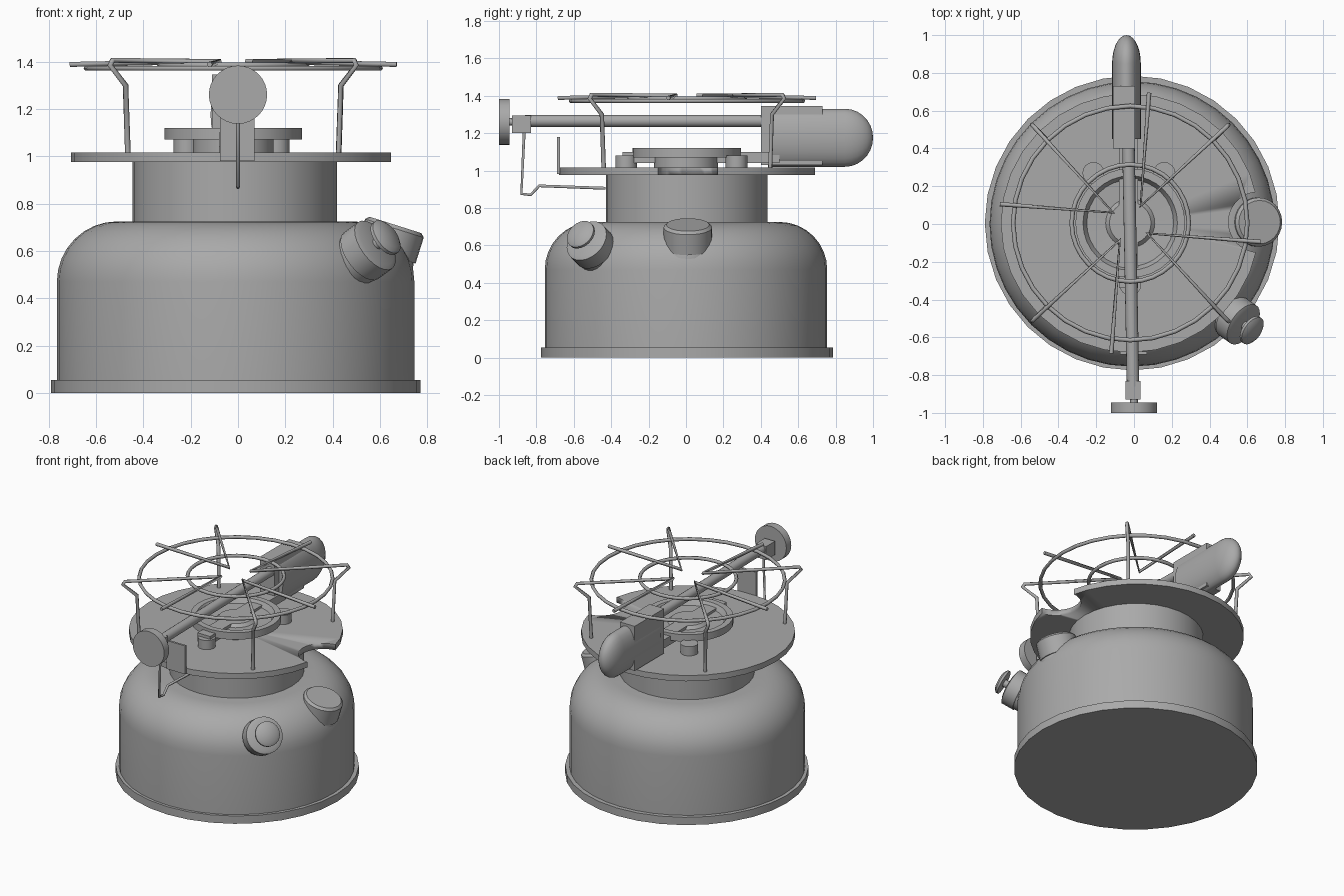
import bpy
import bmesh
from math import cos, sin, pi, radians
from mathutils import Vector, Matrix

if "Cube" in bpy.data.objects:
    bpy.data.objects.remove(bpy.data.objects["Cube"])

metal = bpy.data.materials.new("grey metal")
metal.use_nodes = True
GREY = (0.40, 0.40, 0.40, 1)
metal.diffuse_color = GREY
metal.node_tree.nodes["Principled BSDF"].inputs["Base Color"].default_value = GREY


def finish(name, bm, smooth=True):
    bmesh.ops.recalc_face_normals(bm, faces=bm.faces)
    mesh = bpy.data.meshes.new(name)
    bm.to_mesh(mesh)
    bm.free()
    mesh.materials.append(metal)
    ob = bpy.data.objects.new(name, mesh)
    bpy.context.collection.objects.link(ob)
    if smooth:
        bpy.ops.object.select_all(action='DESELECT')
        ob.select_set(True)
        bpy.context.view_layer.objects.active = ob
        bpy.ops.object.shade_smooth_by_angle(angle=radians(35))
    return ob


def lathe(name, profile, origin=(0, 0, 0), axis=(0, 0, 1), sides=32, stretch=(1, 1)):
    """Spin (radius, height) pairs about an axis; stretch makes the section oval."""
    bm = bmesh.new()
    rings = []
    for r, h in profile:
        if r == 0:
            rings.append([bm.verts.new((0, 0, h))] * sides)
        else:
            rings.append([bm.verts.new((r * stretch[0] * cos(2 * pi * i / sides),
                                        r * stretch[1] * sin(2 * pi * i / sides), h))
                          for i in range(sides)])
    for a, b in zip(rings, rings[1:]):
        for i in range(sides):
            j = (i + 1) % sides
            corners = list(dict.fromkeys((a[i], a[j], b[j], b[i])))
            bm.faces.new(corners)
    turn = Vector((0, 0, 1)).rotation_difference(Vector(axis)).to_matrix().to_4x4()
    bm.transform(Matrix.Translation(origin) @ turn)
    return finish(name, bm)


def disc(name, r, low, high, origin=(0, 0, 0), axis=(0, 0, 1), sides=32):
    return lathe(name, [(0, low), (r, low), (r, high), (0, high)], origin, axis, sides)


def box(name, low, high):
    low, high = Vector(low), Vector(high)
    bm = bmesh.new()
    bmesh.ops.create_cube(bm, size=1)
    bm.transform(Matrix.Translation((low + high) / 2) @ Matrix.Diagonal((*(high - low), 1)))
    return finish(name, bm, False)


def wire(name, points, r, cyclic=False):
    curve = bpy.data.curves.new(name, 'CURVE')
    curve.dimensions = '3D'
    curve.bevel_depth = r
    curve.bevel_resolution = 1
    curve.use_fill_caps = True
    line = curve.splines.new('POLY')
    line.points.add(len(points) - 1)
    for p, co in zip(line.points, points):
        p.co = (*co, 1)
    line.use_cyclic_u = cyclic
    line.use_smooth = True
    curve.materials.append(metal)
    ob = bpy.data.objects.new(name, curve)
    bpy.context.collection.objects.link(ob)
    return ob


# Fuel tank with a rounded shoulder, foot rim and neck
shoulder = [(0.50 + 0.255 * cos(a * pi / 16), 0.47 + 0.255 * sin(a * pi / 16)) for a in range(9)]
lathe("fuel_tank", [(0, 0.02), (0.755, 0.02)] + shoulder + [(0, 0.725)], (-0.01, 0, 0), sides=40)
disc("foot_rim", 0.78, 0, 0.055, (-0.01, 0.005, 0))
disc("neck", 0.432, 0.70, 0.98, (-0.013, 0.005, 0))

# Top plate, notched above the filler cap
plate = disc("top_plate", 0.685, 0.975, 1.015, (-0.02, 0.005, 0))
cutter = disc("notch_cutter", 0.16, 0.9, 1.1, (0.66, 0.01, 0))
cutter.hide_render = True
cutter.hide_viewport = True
cut = plate.modifiers.new("notch", 'BOOLEAN')
cut.operation = 'DIFFERENCE'
cut.object = cutter
cut.solver = 'EXACT'

# Burner dish on three posts
lathe("burner_dish", [(0, 1.07), (0.29, 1.07), (0.29, 1.12), (0.25, 1.12),
                      (0.23, 1.085), (0.13, 1.08), (0.11, 1.10), (0, 1.10)], (-0.02, 0.005, 0))
disc("burner_base", 0.17, 1.01, 1.07, (-0.02, 0, 0))
for i, (x, y) in enumerate([(-0.215, 0.27), (0.16, 0.27), (-0.02, -0.32)]):
    disc(f"burner_post_{i + 1}", 0.058, 1.01, 1.08, (x, y, 0), sides=16)
box("feed_channel", (-0.08, -0.34, 1.04), (0.02, 0.5, 1.1))

# Grate rings
CX, CY = -0.02, 0.005
for name, r, z in (("grate_outer_ring", 0.62, 1.372), ("grate_inner_ring", 0.31, 1.385)):
    wire(name, [(CX + r * cos(i * pi / 16), CY + r * sin(i * pi / 16), z) for i in range(32)],
         0.012, True)

# Four bent wires: a free arm, a bend near the middle, and an arm that turns down into a leg
bent = [(0.10, 0.69, 1.388), (0.055, 0.09, 1.40), (0.51, 0.51, 1.405),
        (0.52, 0.52, 1.385), (0.455, 0.455, 1.30), (0.445, 0.445, 1.01)]
for k in range(4):
    c, s = cos(k * pi / 2), sin(k * pi / 2)
    wire(f"grate_wire_{k + 1}", [(CX + c * x - s * y, CY + s * x + c * y, z) for x, y, z in bent], 0.012)

# Vaporiser tube with control knob at the front
tube_start = Vector((-0.005, -0.86, 1.265))
tube_path = Vector((-0.03, 0.45, 1.265)) - tube_start
disc("vaporiser_tube", 0.033, 0, tube_path.length, tube_start, tube_path, 16)
box("valve_block", (-0.045, -0.93, 1.20), (0.035, -0.83, 1.295))
disc("knob_stem", 0.02, 0, 0.06, (0, -0.96, 1.26), (0, 1, 0), 12)
disc("control_knob", 0.123, 0, 0.055, (0, -1, 1.26), (0, 1, 0))
box("front_tab", (-0.075, -0.69, 0.98), (0.07, -0.675, 1.18))
wire("cleaning_rod", [(0, -0.865, 1.21), (0, -0.88, 0.875), (0, -0.83, 0.87),
                      (0, -0.785, 0.918), (0, -0.43, 0.905)], 0.009)

# Rear mixing chamber: squared housing and oval tube with a domed end
box("mixer_housing", (-0.11, 0.40, 1.03), (0.005, 0.73, 1.345))
dome = [(cos(a * pi / 14), 0.85 + 0.15 * sin(a * pi / 14)) for a in range(7)]
lathe("mixing_chamber", [(0, 0.45), (1, 0.45)] + dome + [(0, 1.0)], (-0.04, 0, 1.175),
      (0, 1, 0), 24, (0.076, 0.155))

# Filler cap on its collar
lean = Vector((0.3, 0, 0.95)).normalized()
lathe("filler_collar", [(0, -0.12), (0.175, -0.12), (0.165, 0), (0.14, 0.03), (0, 0.03)],
      (0.585, 0.005, 0.595), lean, 24)
lathe("filler_cap", [(0, -0.13), (0.13, -0.13), (0.13, -0.015), (0.115, 0), (0, 0)],
      (0.665, 0.01, 0.71), lean, 24)

# Pump barrel with plunger button
out = Vector((0.70, -0.49, 0.52)).normalized()
centre = Vector((0.52, -0.49, 0.58))
lathe("pump_barrel", [(0, -0.15), (0.115, -0.15), (0.115, 0), (0.122, 0), (0.122, 0.085),
                      (0.10, 0.095), (0, 0.095)], centre, out, 24)
disc("pump_stem", 0.025, 0.08, 0.15, centre, out, 12)
lathe("pump_button", [(0, 0.135), (0.082, 0.14), (0.082, 0.155), (0.06, 0.17), (0, 0.175)],
      centre, out, 24)
